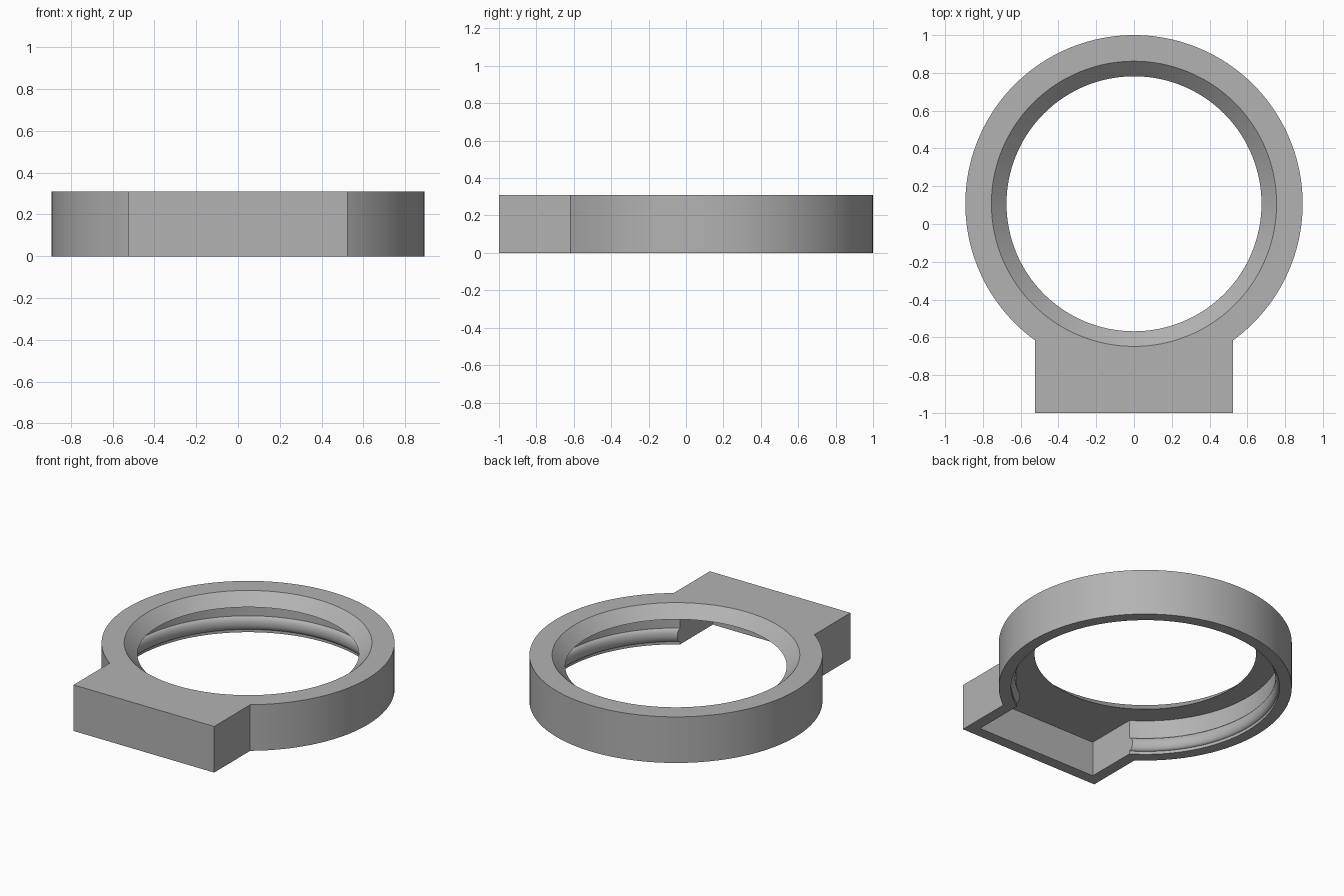
import bpy, bmesh, math

if "Cube" in bpy.data.objects:
    bpy.data.objects.remove(bpy.data.objects["Cube"], do_unlink=True)

CY, R, H, T = 0.107, 0.893, 0.31, 0.075   # ring centre, radius, height, wall
BOX, SEG = 0.523, 128                     # half width of the box
R_IN, CEIL = R - T, H - T

grey = bpy.data.materials.new("plain grey")
grey.use_nodes = True
colour = (0.45, 0.45, 0.45, 1)
grey.diffuse_color = colour
grey.node_tree.nodes["Principled BSDF"].inputs["Base Color"].default_value = colour


def finish(bm, name):
    bmesh.ops.recalc_face_normals(bm, faces=bm.faces)
    mesh = bpy.data.meshes.new(name)
    bm.to_mesh(mesh)
    bm.free()
    mesh.materials.append(grey)
    obj = bpy.data.objects.new(name, mesh)
    bpy.context.collection.objects.link(obj)
    return obj


def prism(name, outline, z0, z1):
    bm = bmesh.new()
    face = bm.faces.new([bm.verts.new((x, y, z0)) for x, y in outline])
    top = bmesh.ops.extrude_face_region(bm, geom=[face])
    verts = [v for v in top["geom"] if isinstance(v, bmesh.types.BMVert)]
    bmesh.ops.translate(bm, verts=verts, vec=(0, 0, z1 - z0))
    return finish(bm, name)


def turned(name, profile):
    bm = bmesh.new()
    rings = [[bm.verts.new((r * math.cos(a), CY + r * math.sin(a), z))
              for a in (math.tau * i / SEG for i in range(SEG))] for r, z in profile]
    for low, high in zip(rings, rings[1:]):
        for i in range(SEG):
            j = (i + 1) % SEG
            bm.faces.new((low[i], low[j], high[j], high[i]))
    bm.faces.new(rings[0])
    bm.faces.new(rings[-1])
    return finish(bm, name)


# Housing: round body joined to a square box at the front
start = -math.acos(BOX / R)
sweep = math.pi - 2 * start
arc = [(R * math.cos(start + sweep * i / SEG), CY + R * math.sin(start + sweep * i / SEG))
       for i in range(SEG + 1)]
housing = prism("ring_housing", arc + [(-BOX, -1), (BOX, -1)], 0, H)

# Round cavity with a rounded bead near the open underside
bead = [(R_IN - 0.025 * math.sin(math.pi * i / 10), 0.065 - 0.045 * math.cos(math.pi * i / 10))
        for i in range(11)]
cavity = turned("cavity_cutter", [(R_IN, -0.1)] + bead + [(R_IN, CEIL)])

# Box cavity, open to the round one
w = BOX - T
box_cavity = prism("box_cutter", [(-w, T - 1), (w, T - 1), (w, -0.5), (-w, -0.5)], -0.1, CEIL)

# Bevelled opening through the top plate
slope = (0.755 - 0.675) / T
opening = turned("opening_cutter", [(0.675, 0.1), (0.675, CEIL), (0.755, H),
                                    (0.755 + 0.05 * slope, H + 0.05)])

for cutter in (cavity, box_cavity, opening):
    cutter.hide_render = True
    cutter.hide_set(True)
    mod = housing.modifiers.new(cutter.name, "BOOLEAN")
    mod.operation, mod.solver, mod.object = "DIFFERENCE", "EXACT", cutter

# Apply the cuts, then smooth the round walls
bpy.context.view_layer.objects.active = housing
housing.select_set(True)
for mod in list(housing.modifiers):
    bpy.ops.object.modifier_apply(modifier=mod.name)
for cutter in (cavity, box_cavity, opening):
    bpy.data.objects.remove(cutter, do_unlink=True)
bpy.ops.object.shade_smooth_by_angle(angle=math.radians(30))
